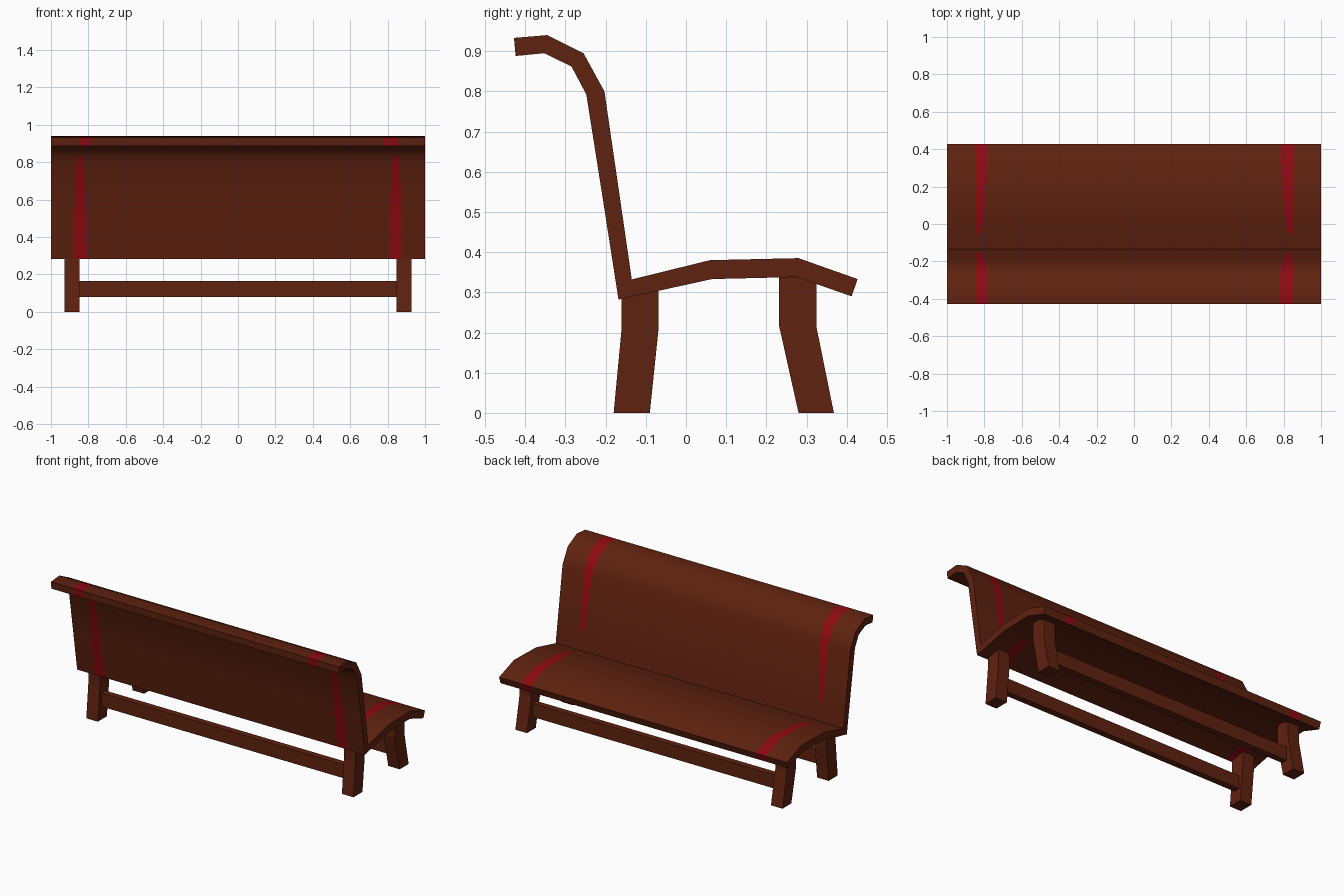
import bpy, bmesh

if "Cube" in bpy.data.objects:
    bpy.data.objects.remove(bpy.data.objects["Cube"])


def material(name, rgb):
    m = bpy.data.materials.new(name)
    m.diffuse_color = (*rgb, 1)
    m.use_nodes = True
    m.node_tree.nodes["Principled BSDF"].inputs["Base Color"].default_value = m.diffuse_color
    return m


BROWN = material("dark brown wood", (0.115, 0.016, 0.005))
RED = material("red stripe", (0.27, 0.003, 0.006))


def finish(name, bm, mats):
    bmesh.ops.recalc_face_normals(bm, faces=bm.faces)
    me = bpy.data.meshes.new(name)
    bm.to_mesh(me)
    bm.free()
    for m in mats:
        me.materials.append(m)
    ob = bpy.data.objects.new(name, me)
    bpy.context.collection.objects.link(ob)
    return ob


def prism(name, profile, x0, x1):
    """Extrude a (y, z) outline along x."""
    bm = bmesh.new()
    face = bm.faces.new([bm.verts.new((x0, y, z)) for y, z in profile])
    ext = bmesh.ops.extrude_face_region(bm, geom=[face])
    verts = [g for g in ext["geom"] if isinstance(g, bmesh.types.BMVert)]
    bmesh.ops.translate(bm, verts=verts, vec=(x1 - x0, 0, 0))
    return finish(name, bm, [BROWN])


# Curved board: (y, z, stripe inner x, stripe outer x, stripe on the segment that follows)
OUTLINE = [
    (-0.428, 0.933, .78, .85, 1), (-0.345, 0.940, .78, .85, 1),
    (-0.255, 0.895, .783, .85, 1), (-0.203, 0.800, .79, .85, 1),
    (-0.152, 0.450, .815, .845, 0), (-0.135, 0.332, .815, .845, 0),
    (-0.050, 0.353, .818, .85, 1), (0.060, 0.380, .80, .85, 1),
    (0.280, 0.385, .785, .85, 1), (0.427, 0.333, .783, .852, 1),
    (0.412, 0.290, .783, .852, 0), (0.275, 0.338, .80, .86, 0),
    (0.065, 0.333, .81, .87, 1), (-0.168, 0.282, .808, .878, 1),
    (-0.205, 0.520, .81, .876, 1), (-0.248, 0.792, .823, .864, 1),
    (-0.268, 0.830, .828, .86, 0), (-0.285, 0.862, .80, .85, 0),
    (-0.353, 0.895, .78, .85, 0), (-0.424, 0.888, .78, .85, 1),
]
bm = bmesh.new()
rows = [[bm.verts.new((x, y, z)) for x in (-1, -o, -i, i, o, 1)]
        for y, z, i, o, _ in OUTLINE]
for k, point in enumerate(OUTLINE):
    a, b = rows[k], rows[(k + 1) % len(rows)]
    for c in range(5):
        f = bm.faces.new((a[c], a[c + 1], b[c + 1], b[c]))
        f.material_index = int(point[4] and c in (1, 3))
for c in (0, 5):
    bm.faces.new([r[c] for r in rows])
board = finish("seat_and_backrest", bm, [BROWN, RED])
bpy.context.view_layer.objects.active = board
board.select_set(True)
bpy.ops.object.shade_smooth_by_angle(angle=0.7)

# Bent legs
LEGS = {
    "rear_leg": [(-0.18, 0), (-0.09, 0), (-0.068, 0.212), (-0.068, 0.32),
                 (-0.16, 0.30), (-0.16, 0.212)],
    "front_leg": [(0.28, 0), (0.368, 0), (0.325, 0.212), (0.325, 0.345),
                  (0.232, 0.36), (0.232, 0.215)],
}
for name, profile in LEGS.items():
    for side, x in (("left", -0.928), ("right", 0.848)):
        prism(f"{side}_{name}", profile, x, x + 0.08)

# Long rails between the legs
for name, y in (("rear_rail", -0.122), ("front_rail", 0.292)):
    prism(name, [(y - 0.02, 0.08), (y + 0.02, 0.08), (y + 0.02, 0.165), (y - 0.02, 0.165)],
          -0.86, 0.86)
